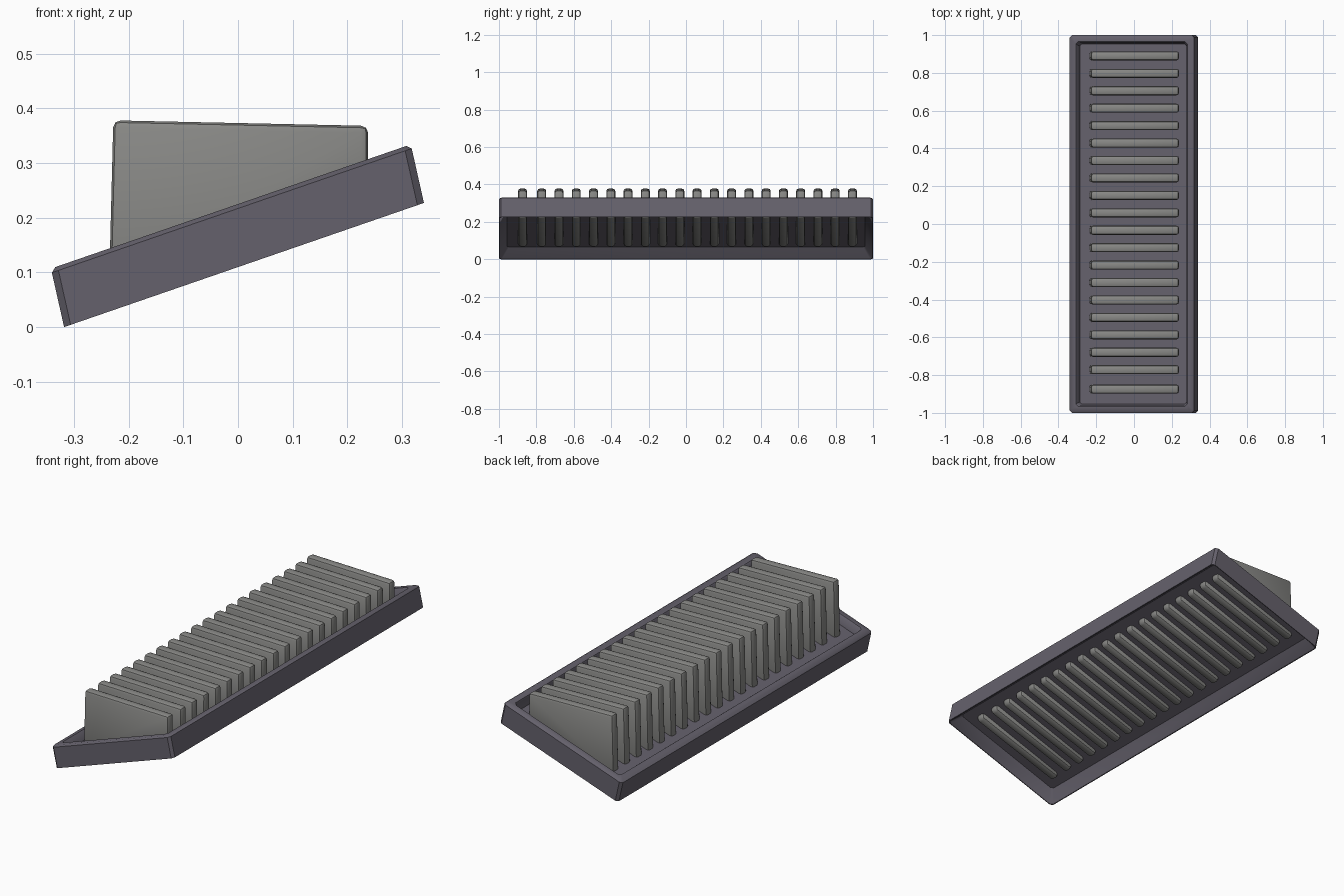
import bpy
import bmesh
import math

cube = bpy.data.objects.get("Cube")
if cube:
    bpy.data.objects.remove(cube)


def make_material(name, color):
    mat = bpy.data.materials.new(name)
    mat.use_nodes = True
    mat.diffuse_color = (*color, 1)
    mat.node_tree.nodes["Principled BSDF"].inputs["Base Color"].default_value = (*color, 1)
    return mat


def make_object(name, bm, mat):
    bmesh.ops.recalc_face_normals(bm, faces=bm.faces[:])
    mesh = bpy.data.meshes.new(name)
    bm.to_mesh(mesh)
    bm.free()
    mesh.materials.append(mat)
    obj = bpy.data.objects.new(name, mesh)
    bpy.context.collection.objects.link(obj)
    bpy.ops.object.select_all(action="DESELECT")
    obj.select_set(True)
    bpy.context.view_layer.objects.active = obj
    bpy.ops.object.shade_smooth_by_angle(angle=math.radians(35))
    return obj


tray_violet = make_material("dark violet grey", (0.13, 0.12, 0.15))
fin_grey = make_material("mid grey", (0.25, 0.25, 0.24))

HALF_W, HALF_L, SLOPE = 0.329, 1.0, 0.345


def tray_point(u, y, t):
    """Point of the leaning tray: u across, t from bottom (0) to top (1)."""
    return (0.011 + u - 0.024 * t, y, 0.1135 + SLOPE * u + 0.107 * t)


def tray_ring(bm, t, inset, corner=0.012):
    """Rectangle with clipped corners at height t."""
    w, l = HALF_W - inset, HALF_L - inset
    ring = []
    for sx, sy in ((1, 1), (-1, 1), (-1, -1), (1, -1)):
        pair = [(sx * w, sy * (l - corner)), (sx * (w - corner), sy * l)]
        if sx * sy < 0:
            pair.reverse()
        ring += [bm.verts.new(tray_point(u, y, t)) for u, y in pair]
    return ring


# Tray: raised rim around a thin sloping floor, hollow underneath
bm = bmesh.new()
sections = [(0.48, 0.042), (0.0, 0.004), (0.0, 0.0), (0.93, 0.0),
            (1.0, 0.008), (1.0, 0.034), (0.95, 0.038), (0.6, 0.046)]
rings = [tray_ring(bm, t, inset) for t, inset in sections]
for a, b in zip(rings, rings[1:]):
    for i in range(len(a)):
        j = (i + 1) % len(a)
        bm.faces.new((a[i], a[j], b[j], b[i]))
bm.faces.new(rings[0])
bm.faces.new(rings[-1])
make_object("tray", bm, tray_violet)


# Fins: upright wedge plates that pass through the floor
FIN_PROFILE = [(-0.236, 0.065), (0.238, 0.222), (0.238, 0.368), (-0.228, 0.378)]
FIN_THICK = 0.048


def make_fin(index, y):
    bm = bmesh.new()
    sides = [[bm.verts.new((x, y + s * FIN_THICK / 2, z)) for x, z in FIN_PROFILE]
             for s in (-1, 1)]
    bm.faces.new(sides[0])
    bm.faces.new(sides[1])
    for i in range(4):
        j = (i + 1) % 4
        bm.faces.new((sides[0][i], sides[0][j], sides[1][j], sides[1][i]))
    bmesh.ops.recalc_face_normals(bm, faces=bm.faces[:])
    bmesh.ops.bevel(bm, geom=bm.edges[:], offset=0.013, segments=2,
                    profile=0.5, affect="EDGES")
    make_object(f"fin_{index:02d}", bm, fin_grey)


fin_rows = [0.89 - 0.0923 * i for i in range(19)] + [-0.874]
for number, row in enumerate(fin_rows, 1):
    make_fin(number, row)
